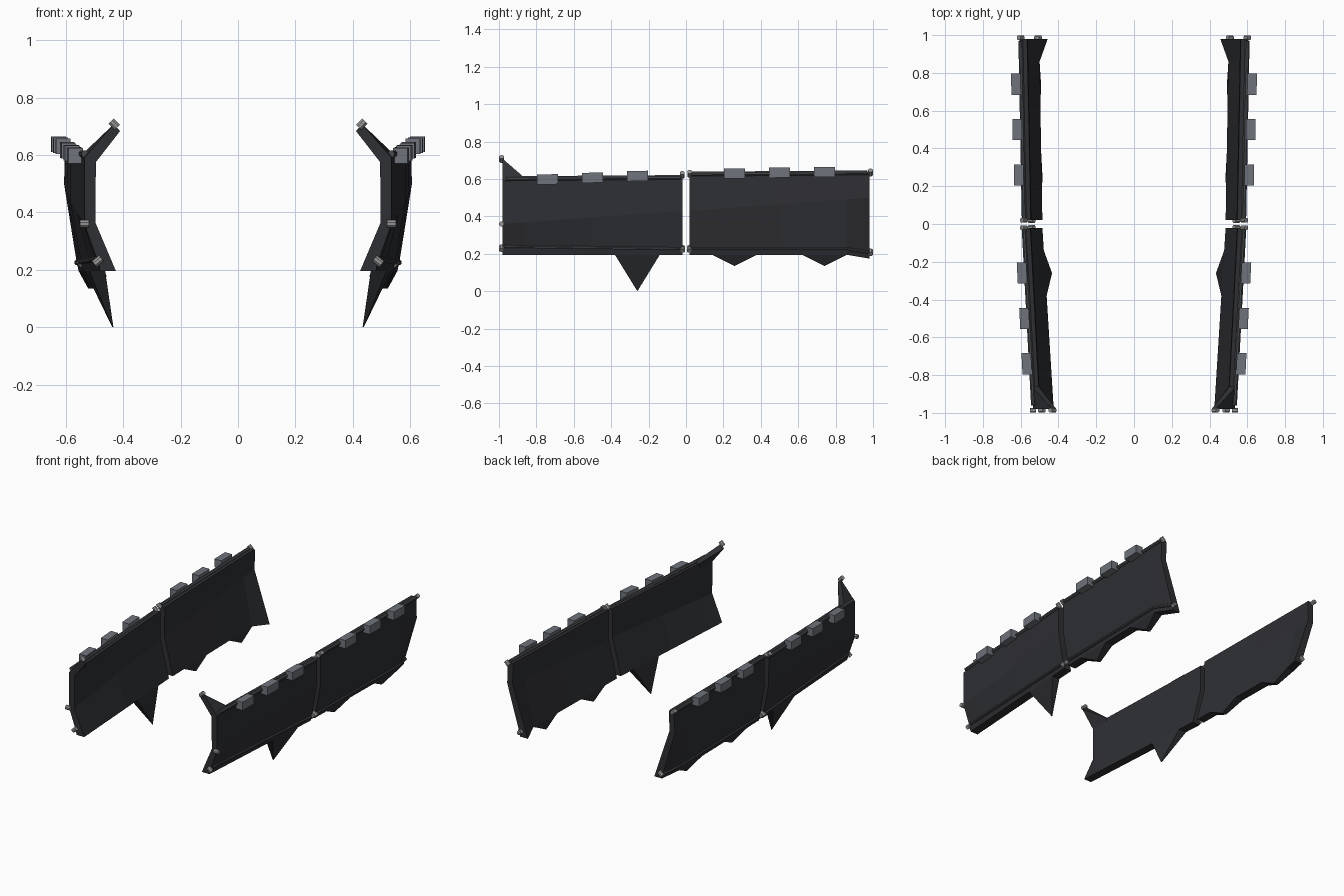
import bpy, bmesh, math
from mathutils import Vector

if "Cube" in bpy.data.objects:
    bpy.data.objects.remove(bpy.data.objects["Cube"])


def material(name, rgb):
    m = bpy.data.materials.new(name)
    m.diffuse_color = (*rgb, 1)
    m.use_nodes = True
    m.node_tree.nodes["Principled BSDF"].inputs["Base Color"].default_value = m.diffuse_color
    return m


DARK = material("dark_panel", (0.028, 0.029, 0.034))
GREY = material("grey_block", (0.16, 0.175, 0.2))
STEEL = material("steel", (0.3, 0.3, 0.3))
RAIL = material("rail", (0.06, 0.064, 0.07))


def make(name, verts, faces, mat):
    """Mesh object on the +x side, mirrored to the other side."""
    me = bpy.data.meshes.new(name)
    me.from_pydata(verts, [], faces)
    bm = bmesh.new()
    bm.from_mesh(me)
    bmesh.ops.recalc_face_normals(bm, faces=bm.faces)
    bm.to_mesh(me)
    bm.free()
    ob = bpy.data.objects.new(name, me)
    bpy.context.collection.objects.link(ob)
    me.materials.append(mat)
    ob.modifiers.new("mirror", 'MIRROR').use_mirror_merge = False
    return ob


def loft(name, rings, mat):
    n = len(rings[0])
    verts = [p for r in rings for p in r]
    faces = [(i * n + j, i * n + (j + 1) % n, (i + 1) * n + (j + 1) % n, (i + 1) * n + j)
             for i in range(len(rings) - 1) for j in range(n)]
    faces += [tuple(range(n)), tuple(range(len(verts) - n, len(verts)))]
    return make(name, verts, faces, mat)


def tube(name, a, b, r, mat, sides=8):
    a, b = Vector(a), Vector(b)
    q = (b - a).to_track_quat('Z', 'Y')
    off = [q @ Vector((r * math.cos(t), r * math.sin(t), 0))
           for t in (2 * math.pi * (k + .5) / sides for k in range(sides))]
    return loft(name, [[tuple(p + o) for o in off] for p in (a, b)], mat)


def lerp(a, b, t):
    return a + (b - a) * t


def section(y, xb, zb, xm, zm, xt, zt, wing=None):
    """Closed bent cross-section: outer side upward, inner side downward."""
    (wox, woz), (wix, wiz) = wing or ((xt, zt + .012), (xt - .036, zt + .012))
    pts = [(xb, zb), (xb + .055, zb), (xb + .062, zb + .03), (xm, zm), (xt, zt),
           (wox, woz), (wix, wiz), (xt - .04, zt - .015), (xm - .038, zm + .005)]
    return [(x, y, z) for x, z in pts]


def front(y, wing=None):
    t = (y + .98) / .96
    return section(y, lerp(.425, .485, t), .195, lerp(.535, .583, t), lerp(.36, .43, t),
                   lerp(.535, .585, t), lerp(.59, .605, t), wing)


def rear(y, xb=None, zb=.195):
    t = (y - .02) / .96
    return section(y, xb or lerp(.485, .502, t), zb, lerp(.583, .606, t), lerp(.43, .5, t),
                   lerp(.583, .602, t), lerp(.615, .625, t))


# Armour panels: the front one flares up into a wing, the rear one flares in at the foot
loft("front_panel", [front(-.98, ((.432, .708), (.411, .683))), front(-.86), front(-.5),
                     front(-.02)], DARK)
loft("rear_panel", [rear(.02), rear(.5), rear(.86), rear(.98, .457, .175)], DARK)


# Teeth hanging from the lower edges
def tooth(name, sec, y, tip_in, tip_out, z):
    a, b = sec(y - .12), sec(y + .12)
    verts = [a[0], a[1], b[1], b[0], (tip_in, y, z), (tip_out, y, z)]
    make(name, verts, [(0, 1, 2, 3), (0, 1, 5, 4), (3, 2, 5, 4), (0, 3, 4), (1, 2, 5)], DARK)


tooth("long_spike", front, -.26, .434, .438, 0)
tooth("short_tooth_a", rear, .26, .485, .515, .135)
tooth("short_tooth_b", rear, .74, .492, .522, .135)

# Upper and lower rails along the outer faces
tube("front_upper_rail", (.533, -.96, .603), (.582, -.03, .609), .013, RAIL)
tube("rear_upper_rail", (.582, .03, .627), (.6, .97, .634), .013, RAIL)
tube("front_lower_rail", (.492, -.97, .238), (.549, -.03, .226), .009, RAIL)
tube("rear_lower_rail", (.549, .03, .226), (.562, .86, .226), .009, RAIL)
tube("rear_lower_rail_end", (.562, .86, .226), (.52, .98, .206), .009, RAIL)

# Blocks on the upper rail: centre x, y, z
BLOCKS = [(.568, -.74, .598), (.58, -.5, .607), (.593, -.26, .616),
          (.61, .26, .63), (.618, .5, .634), (.625, .74, .637)]
for x, y, z in BLOCKS:
    s = .05 if y < 0 else .018
    rings = [[(x + s * d + u * .025, y + d, z + s * d * .5 + v * .027)
              for u, v in ((-1, -1), (1, -1), (1, 1), (-1, 1))] for d in (-.056, .056)]
    loft("rail_block", rings, GREY)

# Bolts at the panel corners: x, y, z, tilt of the axis from horizontal
BOLTS = [(.431, -.986, .707, 45), (.535, -.986, .36, 0), (.488, -.986, .23, -40),
         (.542, -.018, .226, -40), (.542, .018, .226, -40), (.583, -.02, .622, 45),
         (.583, .02, .628, 45), (.6, .986, .635, 45), (.508, .986, .208, -40)]
for x, y, z, tilt in BOLTS:
    d = Vector((math.cos(math.radians(tilt)), 0, math.sin(math.radians(tilt)))) * .016
    c = Vector((x, y, z))
    tube("corner_bolt", c - d, c + d, .014, STEEL)
